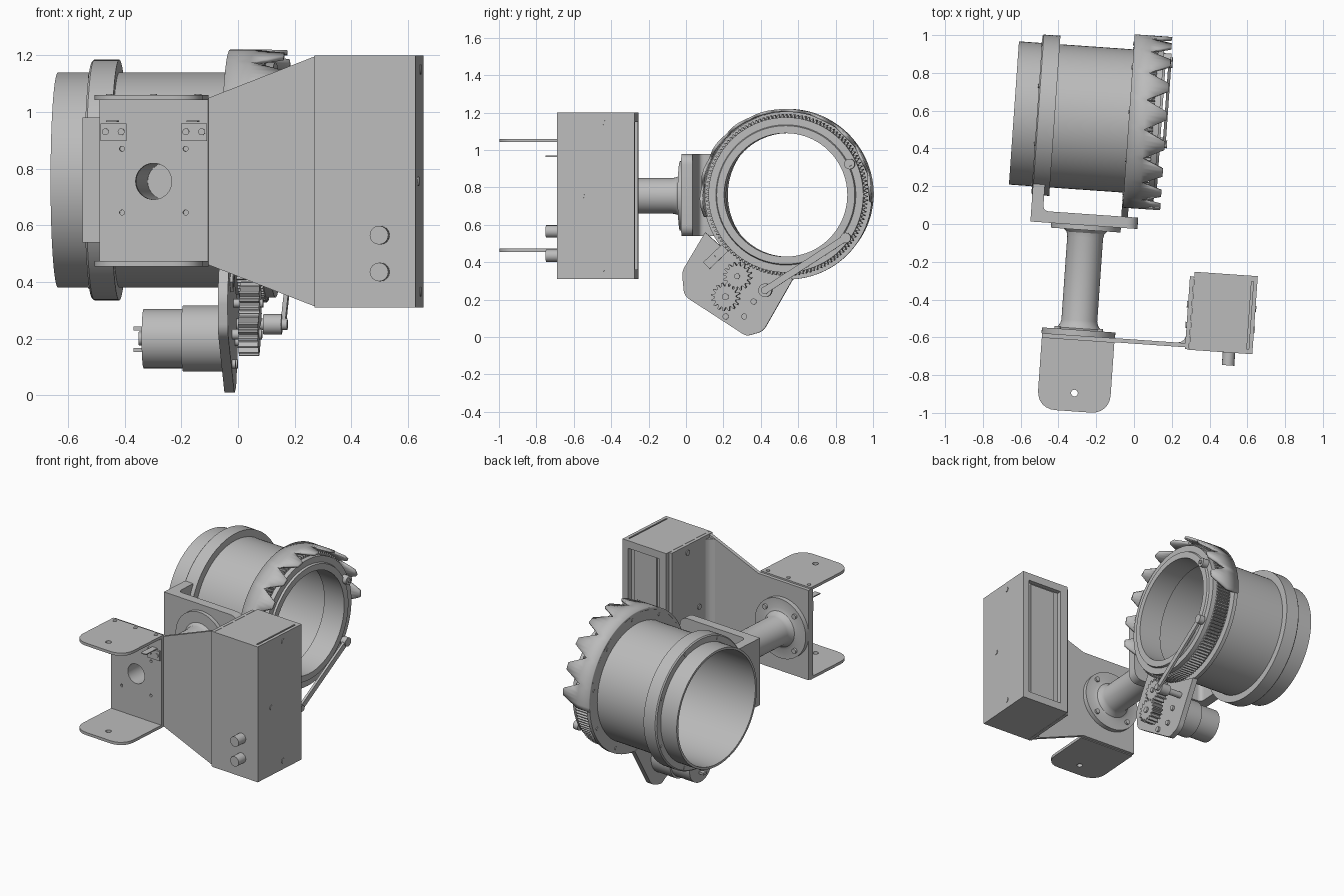
import bpy, bmesh, math
from mathutils import Vector, Matrix

if "Cube" in bpy.data.objects:
    bpy.data.objects.remove(bpy.data.objects["Cube"], do_unlink=True)

def material(name, value):
    m = bpy.data.materials.new(name)
    m.use_nodes = True
    m.diffuse_color = (value, value, value, 1)
    m.node_tree.nodes["Principled BSDF"].inputs["Base Color"].default_value = m.diffuse_color
    return m

GREY = material("plain grey", 0.5)
parts = []
PLACE = {"x": lambda u, v, w: (w, u, v),
         "y": lambda u, v, w: (u, w, v),
         "z": lambda u, v, w: (u, v, w)}

def finish(name, bm):
    bmesh.ops.recalc_face_normals(bm, faces=bm.faces)
    mesh = bpy.data.meshes.new(name)
    bm.to_mesh(mesh)
    bm.free()
    ob = bpy.data.objects.new(name, mesh)
    bpy.context.collection.objects.link(ob)
    mesh.materials.append(GREY)
    parts.append(ob)
    return ob

def prism(name, axis, pts, lo, hi):
    """Extrude a flat outline along an axis."""
    bm = bmesh.new()
    a, b = ([bm.verts.new(PLACE[axis](u, v, w)) for u, v in pts] for w in (lo, hi))
    bm.faces.new(a)
    bm.faces.new(b)
    for i in range(len(pts)):
        j = (i + 1) % len(pts)
        bm.faces.new((a[i], a[j], b[j], b[i]))
    return finish(name, bm)

def circle(c, r, n=32):
    return [(c[0] + r * math.cos(2 * math.pi * i / n), c[1] + r * math.sin(2 * math.pi * i / n))
            for i in range(n)]

def cyl(name, axis, c, r, lo, hi, n=32):
    return prism(name, axis, circle(c, r, n), lo, hi)

def box(name, x, y, z):
    return prism(name, "z", [(x[0], y[0]), (x[1], y[0]), (x[1], y[1]), (x[0], y[1])], *z)

def rounded(pts, radii, steps=6):
    """Round the corners of an outline."""
    out = []
    for i, (p, r) in enumerate(zip(pts, radii)):
        p = Vector(p)
        if not r:
            out.append(tuple(p))
            continue
        a = p + (Vector(pts[i - 1]) - p).normalized() * r
        b = p + (Vector(pts[(i + 1) % len(pts)]) - p).normalized() * r
        for k in range(steps + 1):
            t = k / steps
            w = 2 * t * (1 - t) * 0.83
            s = (1 - t) ** 2 + t ** 2 + w
            out.append(tuple((a * (1 - t) ** 2 + p * w + b * t * t) / s))
    return out

def rings(name, axis, c, loops):
    """Join a closed series of loops, each (position, radii), into a ring."""
    bm = bmesh.new()
    rows = []
    for w, radii in loops:
        n = len(radii)
        rows.append([bm.verts.new(PLACE[axis](c[0] + r * math.cos(2 * math.pi * i / n),
                                             c[1] + r * math.sin(2 * math.pi * i / n), w))
                     for i, r in enumerate(radii)])
    for k, row in enumerate(rows):
        nxt = rows[(k + 1) % len(rows)]
        for i in range(len(row)):
            j = (i + 1) % len(row)
            bm.faces.new((row[i], row[j], nxt[j], nxt[i]))
    return finish(name, bm)

def lathe(name, axis, c, profile, n=96):
    return rings(name, axis, c, [(w, [r] * n) for w, r in profile])

def gear(name, c, lo, hi, teeth, outer, root, bore):
    rim = [root, root, outer, outer] * teeth
    hole = [bore] * len(rim)
    return rings(name, "x", c, [(lo, rim), (hi, rim), (hi, hole), (lo, hole)])

def cut(ob, *cutters):
    for c in cutters:
        c.hide_render = True
        m = ob.modifiers.new("cut", "BOOLEAN")
        m.operation, m.object, m.solver = "DIFFERENCE", c, "EXACT"
        bpy.context.view_layer.objects.active = ob
        bpy.ops.object.modifier_apply(modifier=m.name)
        parts.remove(c)
        bpy.data.objects.remove(c, do_unlink=True)

def screws(name, axis, spots, r, lo, hi):
    for i, c in enumerate(spots):
        cyl(f"{name}_{i + 1}", axis, c, r, lo, hi, 16)

def around(c, r, n, start=0):
    return [(c[0] + r * math.cos(start + 2 * math.pi * i / n),
             c[1] + r * math.sin(start + 2 * math.pi * i / n)) for i in range(n)]

HUB = (0.542, 0.76)      # barrel centre (y, z)
ARM = (-0.253, 0.755)    # arm centre (x, z)

# Barrel and clamping collar
lathe("barrel", "x", HUB, [(-.675, .365), (-.675, .38), (-.04, .38), (-.04, .365)])
lathe("barrel_collar", "x", HUB, [(-.553, .37), (-.553, .418), (-.546, .425), (-.458, .425), (-.458, .37)])
screws("collar_screw", "x", around(HUB, .402, 8, .4), .01, -.558, -.55)

# Rotating head: flange, toothed ring, front rim
lathe("head_flange", "x", HUB, [(-.066, .37), (-.066, .452), (-.042, .452), (-.042, .37)])
screws("flange_screw", "x", around(HUB, .42, 10, .2), .01, -.071, -.06)
gear("ring_gear", HUB, -.025, .065, 130, .432, .416, .34)
lathe("front_rim", "x", HUB, [(-.045, .33), (-.045, .405), (.065, .405), (.065, .415), (.095, .415),
                              (.095, .375), (.108, .37), (.108, .33)])

# Crown guard with blunt teeth over the upper half
bm = bmesh.new()
profile = [(0, 0), (.18, .5), (.36, 1), (.5, 1), (.64, 1), (.82, .5)]
columns = [(k + f, h) for k in range(10) for f, h in profile] + [(10, 0)]
last = None
for f, h in columns:
    a = math.radians(-5 + 20 * f)
    y, z = HUB[0] + .452 * math.cos(a), HUB[1] + .452 * math.sin(a)
    col = [bm.verts.new((x, y, z)) for x in (-.066, .02, .0201 + .113 * h)]
    if last:
        for k in range(2):
            bm.faces.new((last[k], col[k], col[k + 1], last[k + 1]))
    last = col
bmesh.ops.remove_doubles(bm, verts=bm.verts, dist=.0005)
crown = finish("crown_guard", bm)
solid = crown.modifiers.new("thickness", "SOLIDIFY")
solid.thickness, solid.offset = .016, 0

# Drive plate, motor and pinions
prism("drive_plate", "x", rounded([(.1, .56), (-.025, .35), (-.012, .22), (.32, .005), (.41, .03),
                                   (.57, .31), (.4, .36), (.2, .47)],
                                  [0, .03, .03, .02, .03, 0, 0, 0]), -.07, -.035)
cyl("motor_gearbox", "x", (.3, .2), .117, -.215, -.07, 48)
cyl("motor_can", "x", (.3, .2), .105, -.355, -.215, 48)
cyl("motor_boss", "x", (.3, .2), .024, -.372, -.355)
for i, z in enumerate((.16, .235)):
    box(f"motor_terminal_{i + 1}", (-.39, -.355), (.285, .315), (z - .007, z + .007))
gear("motor_pinion", (.215, .215), -.01, .06, 16, .077, .058, .018)
gear("idler_pinion", (.278, .325), -.01, .06, 16, .077, .058, .015)
cyl("motor_shaft", "x", (.215, .215), .018, -.04, .07)
cyl("idler_shaft", "x", (.278, .325), .015, -.04, .07)
screws("drive_screw", "x", [(.21, .11), (.31, .11), (.36, .19), (.14, .425)], .016, -.04, -.022)
prism("switch_block", "x", [(.09, .4), (.125, .365), (.225, .46), (.19, .495)], -.04, -.025)

# Crank post and link rod
PIVOT, END = Vector((.432, .25)), Vector((.865, .53))
cyl("crank_post", "x", PIVOT, .02, -.04, .145)
cyl("crank_sleeve", "x", PIVOT, .036, .06, .125)
cyl("rod_end", "x", END, .028, .108, .145)
side = (END - PIVOT).normalized().orthogonal() * .018
prism("link_rod", "x", [tuple(p) for p in (PIVOT - side, END - side, END + side, PIVOT + side)], .122, .138)
cyl("rim_roller", "x", (.885, .925), .028, .09, .135)
cyl("rim_roller_pin", "x", (.885, .925), .012, .13, .142)

# Bracket holding the collar
prism("bracket_foot", "y", rounded([(-.548, .54), (.02, .54), (.02, .98), (-.548, .98)],
                                   [0, .06, .06, 0]), -.025, .035)
prism("bracket_leg", "z", rounded([(-.548, -.025), (-.44, .035), (-.485, .035), (-.485, .175), (-.548, .175)],
                                  [0, 0, .03, 0, 0]), .54, .98)

# Hollow arm with flared flanges
lathe("arm", "y", ARM, [(-.61, .195), (-.58, .195), (-.58, .135), (-.572, .115), (-.55, .1), (-.53, .095),
                        (-.09, .095), (-.065, .1), (-.05, .115), (-.05, .185), (-.025, .185),
                        (-.025, .065), (-.61, .065)], 64)
screws("arm_screw", "y", around(ARM, .16, 4, math.pi / 4), .016, -.582, -.567)

# Channel with two flaps
cheek = prism("side_panel", "y", [(-.445, .46), (-.06, .46), (.325, .31), (.335, .31), (.335, 1.2),
                                  (.325, 1.2), (-.06, 1.05), (-.445, 1.05)], -.632, -.61)
cut(cheek, cyl("bore_cutter", "y", ARM, .064, -.7, -.55))
web = box("channel_web", (-.445, -.06), (-.652, -.632), (.455, 1.06))
cut(web, cyl("bore_cutter", "y", ARM, .064, -.7, -.55),
    *[cyl("pin_cutter", "y", (x, z), .009, -.7, -.6, 12) for x in (-.365, -.14) for z in (.645, .87)])
for name, z in (("lower_flap", .455), ("upper_flap", 1.042)):
    flap = prism(name, "z", rounded([(-.445, -.632), (-.445, -1.012), (-.06, -1.012), (-.06, -.632)],
                                    [0, .1, .1, 0]), z, z + .018)
    cut(flap, cyl("pin_cutter", "z", (-.252, -.915), .018, z - .1, z + .1, 16))
screws("flap_screw", "z", [(x, -.66) for x in (-.41, -.252, -.095)], .012, 1.05, 1.064)
for i, x in enumerate((-.395, -.11)):
    box(f"catch_{i + 1}", (x - .046, x + .046), (-.665, -.652), (.897, .96))
    box(f"catch_tab_{i + 1}", (x - .02, x + .02), (-.76, -.65), (.964, .97))
    screws(f"catch_screw_{i + 1}", "y", [(x - .028, .93), (x + .028, .93)], .012, -.671, -.66)

# Control box with recessed back, top grooves and side wall
case = box("control_box", (.338, .673), (-.64, -.23), (.31, 1.2))
cut(case, box("recess_cutter", (.39, .63), (-.26, -.1), (.36, 1.15)),
    box("groove_cutter", (.642, .652), (-.62, -.26), (1.18, 1.3)))
box("back_panel", (.43, .6), (-.265, -.25), (.37, 1.14))
box("box_side_wall", (.315, .336), (-.64, -.255), (.31, 1.2))
prism("wall_fillet", "z", [(.27, -.611), (.318, -.611), (.318, -.565), (.309, -.59), (.296, -.603)], .335, 1.175)
prism("box_front", "y", [(.325, .31), (.673, .31), (.673, 1.2), (.325, 1.2)], -.644, -.638)
side_spots = [(-.404, 1.15), (-.514, .755), (-.404, .365)]
screws("box_screw", "x", side_spots, .017, .668, .677)
screws("wall_screw", "x", side_spots, .017, .309, .318)
screws("knob", "y", [(.549, .565), (.549, .435)], .033, -.712, -.64)

# Slight turn of the whole assembly and final shading
turn = Matrix.Rotation(math.radians(-4), 4, "Z")
bpy.ops.object.select_all(action="DESELECT")
for ob in parts:
    ob.data.transform(turn)
    ob.select_set(True)
bpy.context.view_layer.objects.active = parts[0]
bpy.ops.object.shade_smooth_by_angle(angle=math.radians(30))
